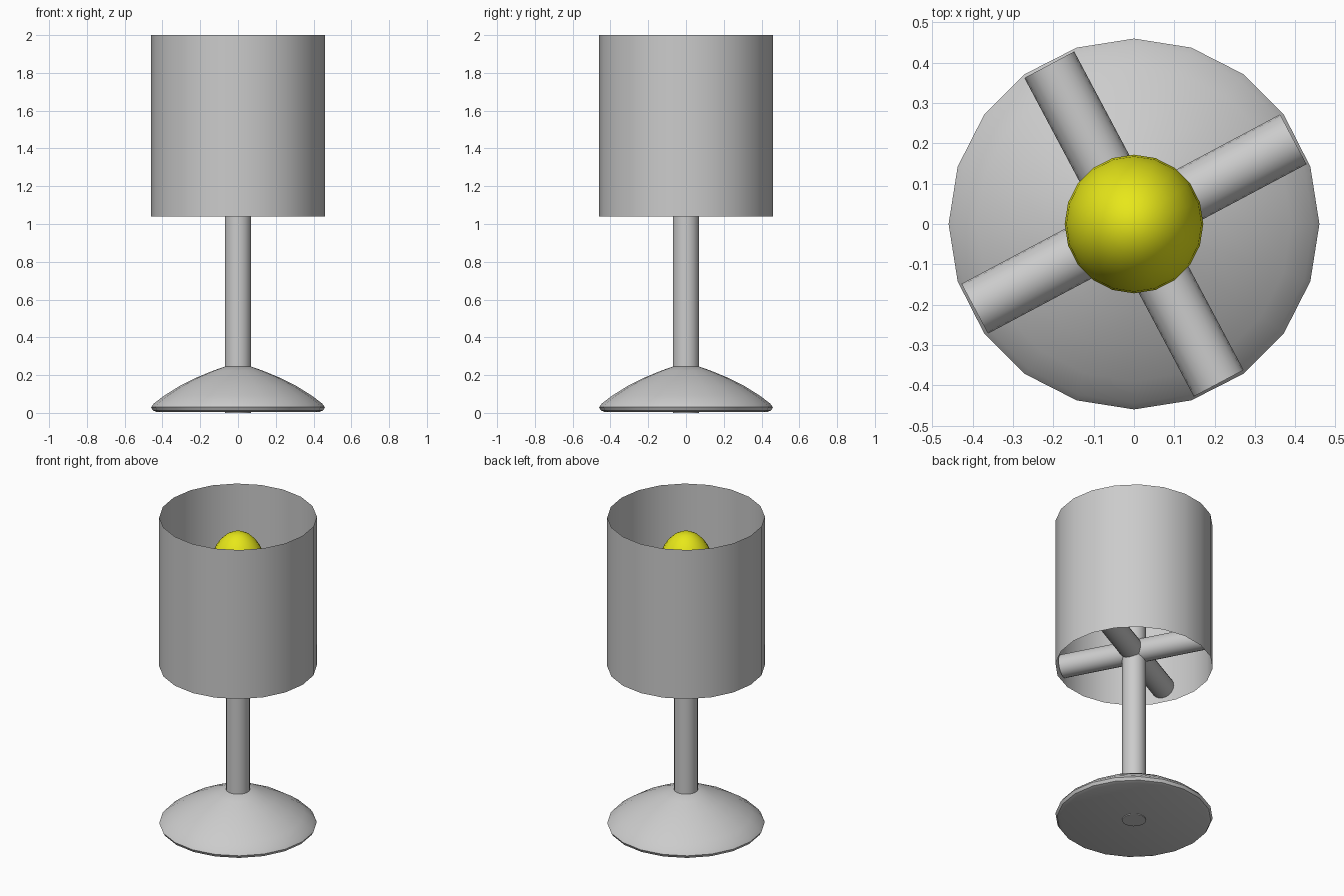
import bpy, bmesh, math
from mathutils import Matrix

if "Cube" in bpy.data.objects:
    bpy.data.objects.remove(bpy.data.objects["Cube"])

SIDES = 20


def make(name, bm, angle=40):
    bmesh.ops.recalc_face_normals(bm, faces=bm.faces)
    me = bpy.data.meshes.new(name)
    bm.to_mesh(me)
    bm.free()
    ob = bpy.data.objects.new(name, me)
    bpy.context.collection.objects.link(ob)
    bpy.ops.object.select_all(action='DESELECT')
    ob.select_set(True)
    bpy.context.view_layer.objects.active = ob
    bpy.ops.object.shade_smooth_by_angle(angle=math.radians(angle))
    return ob


def rod(name, radius, length, matrix, caps=True):
    bm = bmesh.new()
    bmesh.ops.create_cone(bm, cap_ends=caps, segments=SIDES, radius1=radius,
                          radius2=radius, depth=length, matrix=matrix)
    return make(name, bm)


def lathe(name, profile):
    bm = bmesh.new()
    vs = [bm.verts.new((r, 0, z)) for r, z in profile]
    es = [bm.edges.new(p) for p in zip(vs, vs[1:])]
    bmesh.ops.spin(bm, geom=vs + es, cent=(0, 0, 0), axis=(0, 0, 1),
                   angle=2 * math.pi, steps=SIDES)
    bmesh.ops.remove_doubles(bm, verts=bm.verts, dist=0.0005)
    return make(name, bm)


# Domed foot
lathe("base", [(0, 0.005), (0.43, 0.005), (0.45, 0.012), (0.46, 0.03),
               (0.445, 0.05), (0.39, 0.092), (0.31, 0.142), (0.22, 0.187),
               (0.13, 0.224), (0.07, 0.245), (0, 0.245)])

# Upright post, from foot to bulb
rod("stem", 0.07, 1.42, Matrix.Translation((0, 0, 0.71)))

# Two crossed bars carrying the shade
for i, a in enumerate((28, 118)):
    rot = Matrix.Rotation(math.radians(a), 4, 'Z') @ Matrix.Rotation(math.pi / 2, 4, 'Y')
    rod(f"shade_support_{i + 1}", 0.07, 0.895, Matrix.Translation((0, 0, 1.135)) @ rot)

# Open thin shade
rod("shade", 0.46, 0.96, Matrix.Translation((0, 0, 1.52)), caps=False)

# Yellow bulb
bm = bmesh.new()
bmesh.ops.create_uvsphere(bm, u_segments=SIDES, v_segments=14, radius=1,
                          matrix=Matrix.Translation((0, 0, 1.63)) @ Matrix.Diagonal((0.172, 0.172, 0.27, 1)))
bulb = make("bulb", bm)
mat = bpy.data.materials.new("yellow")
mat.diffuse_color = (0.8, 0.8, 0.01, 1)
mat.use_nodes = True
mat.node_tree.nodes["Principled BSDF"].inputs["Base Color"].default_value = mat.diffuse_color
bulb.data.materials.append(mat)
